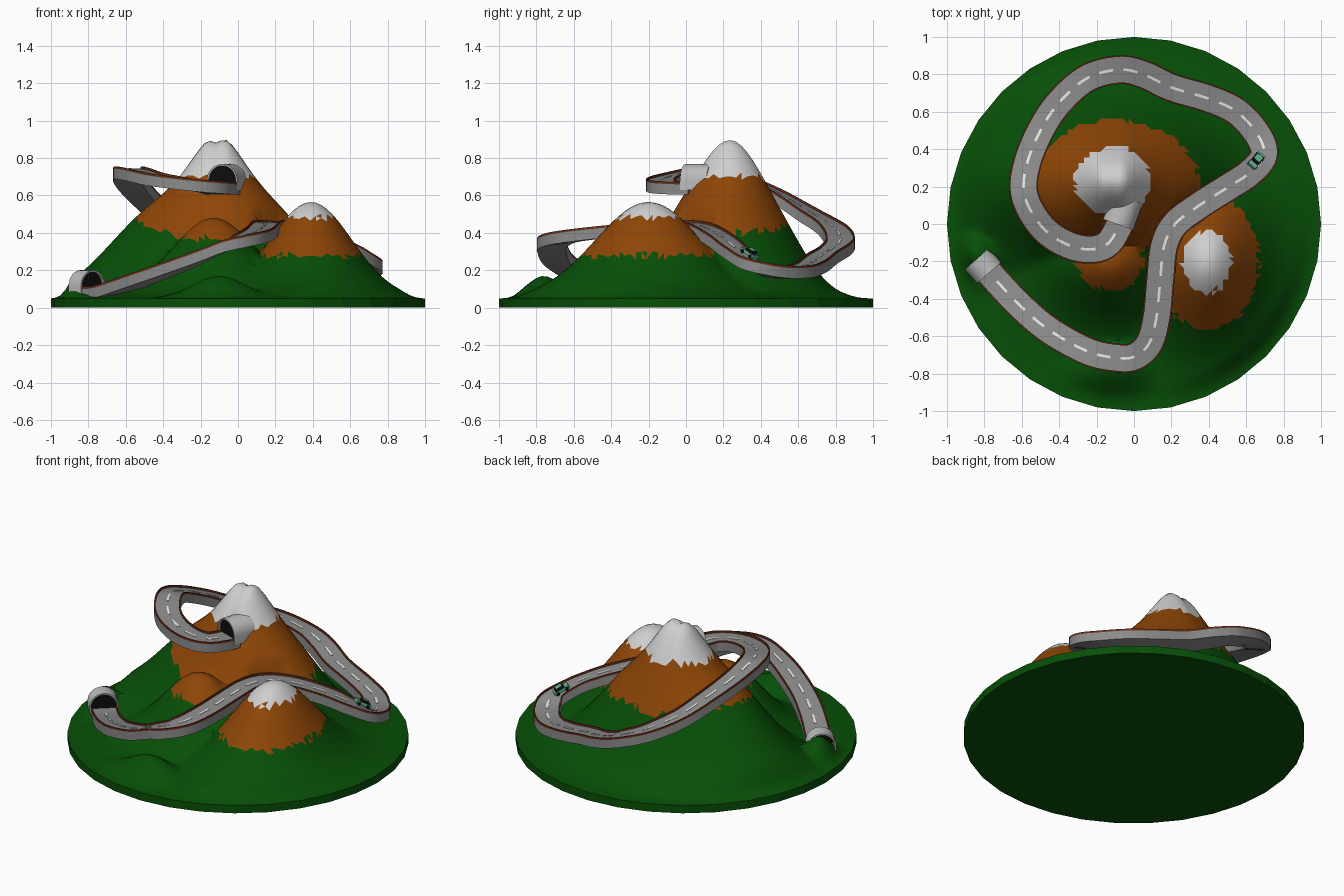
import bpy, bmesh, math, random
from mathutils import Vector, Matrix

if "Cube" in bpy.data.objects:
    bpy.data.objects.remove(bpy.data.objects["Cube"])

random.seed(4)


def mat(name, r, g, b):
    m = bpy.data.materials.new(name)
    m.diffuse_color = (r, g, b, 1)
    m.use_nodes = True
    m.node_tree.nodes["Principled BSDF"].inputs["Base Color"].default_value = m.diffuse_color
    return m


GRASS = mat("grass green", .0022, .078, .0022)
EARTH = mat("earth brown", .27, .06, .002)
SNOW = mat("snow white", .62, .62, .62)
ASPHALT = mat("asphalt grey", .26, .26, .26)
KERB = mat("kerb brown", .14, .03, .01)
PAINT = mat("line white", .8, .8, .76)
CONCRETE = mat("concrete grey", .5, .5, .5)
BLACK = mat("black", .004, .004, .004)
TEAL = mat("car green", .12, .42, .27)


def finish(name, bm, mats, angle=40):
    me = bpy.data.meshes.new(name)
    bm.to_mesh(me)
    bm.free()
    for m in mats:
        me.materials.append(m)
    ob = bpy.data.objects.new(name, me)
    bpy.context.collection.objects.link(ob)
    bpy.ops.object.select_all(action='DESELECT')
    ob.select_set(True)
    bpy.context.view_layer.objects.active = ob
    bpy.ops.object.shade_smooth_by_angle(angle=math.radians(angle))
    return ob


def sweep(bm, profile, frames, seg_mats=None, caps=True):
    """Sweep a closed (side, height) profile along (position, side vector) frames."""
    rings = [[bm.verts.new(p + s * a + Vector((0, 0, h))) for a, h in profile] for p, s in frames]
    n = len(profile)
    for r0, r1 in zip(rings, rings[1:]):
        for i in range(n):
            f = bm.faces.new((r0[i], r0[(i + 1) % n], r1[(i + 1) % n], r1[i]))
            f.material_index = seg_mats[i] if seg_mats else 0
    if caps:
        bm.faces.new(rings[0])
        bm.faces.new(rings[-1])
    bmesh.ops.recalc_face_normals(bm, faces=bm.faces[:])


# Road centre line, from the summit tunnel down to the valley tunnel
KEYS = [(-.06, .04, .66), (-.09, -.03, .66), (-.14, -.105, .665), (-.22, -.135, .675), (-.33, -.12, .69),
        (-.45, -.055, .71), (-.54, .05, .735), (-.59, .18, .74), (-.57, .33, .69), (-.5, .5, .61),
        (-.4, .65, .52), (-.25, .78, .44), (-.08, .825, .375), (.05, .80, .33), (.2, .73, .285),
        (.4, .67, .24), (.55, .6, .215), (.66, .48, .215), (.695, .37, .245), (.62, .275, .31),
        (.5, .195, .375), (.35, .1, .43), (.22, 0, .455), (.16, -.12, .455), (.14, -.3, .44),
        (.12, -.5, .42), (.08, -.64, .40), (0, -.71, .375), (-.1, -.715, .34), (-.25, -.68, .275),
        (-.45, -.57, .2), (-.6, -.445, .145), (-.72, -.32, .105), (-.80, -.23, .1)]


def smooth_path(keys, step):
    k = [Vector(p) for p in keys]
    k = [2 * k[0] - k[1]] + k + [2 * k[-1] - k[-2]]
    dense = []
    for a, b, c, d in zip(k, k[1:], k[2:], k[3:]):
        for j in range(12):
            t = j / 12
            dense.append(.5 * (2 * b + (c - a) * t + (2 * a - 5 * b + 4 * c - d) * t * t
                               + (3 * b - a - 3 * c + d) * t ** 3))
    dense.append(k[-2])
    out, need = [dense[0]], step
    for p, q in zip(dense, dense[1:]):
        length, done = (q - p).length, 0
        while length - done >= need:
            done += need
            out.append(p.lerp(q, done / length))
            need = step
        need -= length - done
    return out


PATH = smooth_path(KEYS, .02)


def frame(i):
    t = PATH[min(i + 1, len(PATH) - 1)] - PATH[max(i - 1, 0)]
    return PATH[i], Vector((t.y, -t.x, 0)).normalized()


FRAMES = [frame(i) for i in range(len(PATH))]


# Terrain heights
def bump(x, y, cx, cy, sx, sy):
    return math.exp(-((x - cx) / sx) ** 2 / 2 - ((y - cy) / sy) ** 2 / 2)


def heights(x, y):
    ax = .65 if x < -.1 else .55
    wide = .6 * math.exp(-(((x + .1) / ax) ** 2 + ((y - .22) / .43) ** 2) ** 1.5)
    tip = .27 * bump(x, y, -.11, .235, .125, .13) * (1 - .14 * math.exp(-((x + .115) / .035) ** 2))
    main = max(wide + tip, .43 * bump(x, y, -.13, -.2, .23, .2))
    second = .515 * bump(x, y, .39, -.2, .22, .285)
    hills = max(.12 * bump(x, y, -.1, -.76, .14, .09), .14 * bump(x, y, -.84, -.16, .09, .09))
    return main, second, hills


def ground(x, y):
    edge = max(0, min(1, (1 - math.hypot(x, y)) / .13))
    h = .05 + max(heights(x, y)) * edge * edge * (3 - 2 * edge)
    for p in PATH[2:-4]:
        if (p.x - x) ** 2 + (p.y - y) ** 2 < .0075:
            h = min(h, max(.05, p.z - .025))
    return h


# Island: fine grid cut to a 32-sided disc, raised, coloured by height
bm = bmesh.new()
bmesh.ops.create_grid(bm, x_segments=68, y_segments=68, size=1.01)
for k in range(32):
    a = (k + .5) * math.tau / 32
    n = Vector((math.cos(a), math.sin(a), 0))
    bmesh.ops.bisect_plane(bm, geom=bm.verts[:] + bm.edges[:] + bm.faces[:], dist=1e-5,
                           plane_co=n * math.cos(math.pi / 32), plane_no=n, clear_outer=True)
for v in bm.verts:
    v.co.z = ground(v.co.x, v.co.y)
bmesh.ops.triangulate(bm, faces=bm.faces[:])
for f in bm.faces:
    c = f.calc_center_median()
    main, second, _ = heights(c.x, c.y)
    z = c.z + random.uniform(-.012, .012)
    earth = .37 + .4 * max(0, -c.x - .3) + .15 * max(0, c.y - .1)
    earth, snow = (.28, .485) if second > main else (earth, .70)
    f.material_index = 2 if z > snow else 1 if z > earth else 0
rim = [e for e in bm.edges if e.is_boundary]
ext = bmesh.ops.extrude_edge_only(bm, edges=rim)["geom"]
for v in ext:
    if isinstance(v, bmesh.types.BMVert):
        v.co.z = 0
for f in ext:
    if isinstance(f, bmesh.types.BMFace):
        f.material_index = 0
bottom = bmesh.ops.edgeloop_fill(bm, edges=[e for e in bm.edges if e.is_boundary])["faces"]
for f in bottom:
    f.material_index = 0
bmesh.ops.recalc_face_normals(bm, faces=bm.faces[:])
finish("mountain_island", bm, [GRASS, EARTH, SNOW], 50)

# Road with raised kerbs
W, K = .077, .008
bm = bmesh.new()
sweep(bm, [(-W, -.055), (-W, 0), (-W, .012), (-W + K, .012), (-W + K, 0),
           (W - K, 0), (W - K, .012), (W, .012), (W, 0), (W, -.055)],
      FRAMES, [0, 1, 1, 1, 0, 1, 1, 1, 0, 0])
finish("road", bm, [ASPHALT, KERB])

# Dashed centre line
bm = bmesh.new()
for i in range(5, len(FRAMES) - 5, 7):
    sweep(bm, [(-.007, .0005), (-.007, .003), (.007, .003), (.007, .0005)], FRAMES[i:i + 5])
finish("centre_line", bm, [PAINT])


# Tunnels: arched shell with a dark plate just inside
def tunnel(name, mouth, direction, length, rise):
    d = Vector(direction + (0,)).normalized()
    s = Vector((d.y, -d.x, 0))
    m = Vector(mouth)

    def arch(r):
        return [(r, -.03)] + [(r * math.cos(math.pi * j / 16), rise - .085 + r * math.sin(math.pi * j / 16))
                              for j in range(17)] + [(-r, -.03)]
    bm = bmesh.new()
    sweep(bm, arch(.086) + arch(.077)[::-1], [(m, s), (m + d * length, s)])
    finish(name + "_tunnel_arch", bm, [CONCRETE])
    bm = bmesh.new()
    sweep(bm, arch(.078), [(m + d * .015, s), (m + d * .022, s)])
    finish(name + "_tunnel_dark", bm, [BLACK])


tunnel("summit", (-.085, -.003, .66), (.05, .14), .15, .107)
tunnel("valley", (-.775, -.262, .1), (-.66, .75), .10, .1)

# Car on the eastern bend
i = min(range(len(PATH)), key=lambda j: (PATH[j].xy - Vector((.65, .335))).length)
fwd = (PATH[i + 1] - PATH[i - 1]).normalized()
side = FRAMES[i][1]
up = side.cross(fwd)
place = Matrix((fwd, -side, up)).transposed().to_4x4()
place.translation = Vector((.65, .335, PATH[i].z + .003))


def block(bm, l0, l1, w0, w1, z0, z1, shift=0):
    """Tapered block; returns its faces."""
    vs = [bm.verts.new((sx * l / 2 + shift, sy * w / 2, z)) for l, w, z in ((l0, w0, z0), (l1, w1, z1))
          for sx, sy in ((-1, -1), (1, -1), (1, 1), (-1, 1))]
    return [bm.faces.new([vs[j] for j in q]) for q in
            ((3, 2, 1, 0), (4, 5, 6, 7), (0, 1, 5, 4), (1, 2, 6, 5), (2, 3, 7, 6), (3, 0, 4, 7))]


bm = bmesh.new()
block(bm, .1, .096, .052, .05, .008, .026)
for f in block(bm, .06, .04, .046, .039, .026, .042, -.006)[2:]:
    f.material_index = 1
finish("car_body", bm, [TEAL, BLACK], 20).matrix_world = place
bm = bmesh.new()
for x in (-.03, .03):
    for y in (-.023, .023):
        bmesh.ops.create_cone(bm, cap_ends=True, segments=14, radius1=.011, radius2=.011, depth=.009,
                              matrix=Matrix.Translation((x, y, .011)) @ Matrix.Rotation(math.pi / 2, 4, 'X'))
finish("car_wheels", bm, [BLACK]).matrix_world = place
